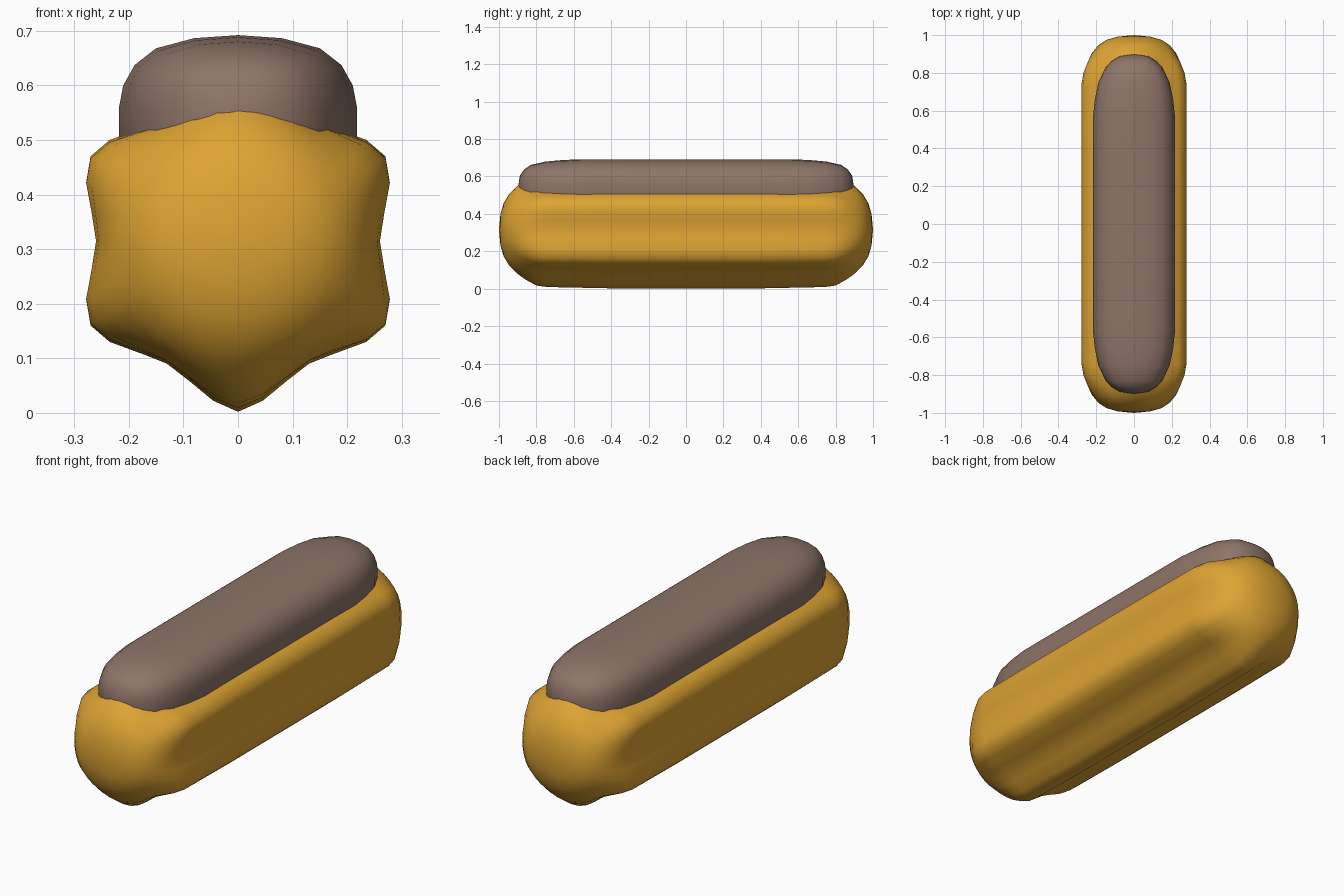
import bpy, bmesh, math

if "Cube" in bpy.data.objects:
    bpy.data.objects.remove(bpy.data.objects["Cube"])


def material(name, rgb):
    m = bpy.data.materials.new(name)
    m.diffuse_color = (*rgb, 1)
    m.use_nodes = True
    m.node_tree.nodes["Principled BSDF"].inputs["Base Color"].default_value = m.diffuse_color
    return m


def full_loop(quarter):
    """Mirror a quarter profile (from side to top) into a closed loop."""
    right = [(x, -z) for x, z in reversed(quarter)] + quarter[1:]
    return right + [(-x, z) for x, z in reversed(right[1:-1])]


def loft(name, quarter, stations, tip, zc, mat):
    """Skin scaled cross-sections along y. Station: y, half width, half height, roundness."""
    loop = full_loop(quarter)
    bm = bmesh.new()
    both = [(-y, w, h, t) for y, w, h, t in reversed(stations)] + stations
    rings = []
    for y, w, h, t in both:
        ring = []
        for x, z in loop:
            r = math.hypot(x, z)
            k = (1 - t) + t / r
            ring.append(bm.verts.new((x * k * w, y, zc + z * k * h)))
        rings.append(ring)
    n = len(loop)
    for a, b in zip(rings, rings[1:]):
        for i in range(n):
            j = (i + 1) % n
            bm.faces.new((a[i], a[j], b[j], b[i]))
    for ring, y in ((rings[0], -tip), (rings[-1], tip)):
        c = bm.verts.new((0, y, zc))
        for i in range(n):
            bm.faces.new((ring[i], ring[(i + 1) % n], c))
    bmesh.ops.recalc_face_normals(bm, faces=bm.faces)
    me = bpy.data.meshes.new(name)
    bm.to_mesh(me)
    bm.free()
    for p in me.polygons:
        p.use_smooth = True
    me.materials.append(mat)
    ob = bpy.data.objects.new(name, me)
    bpy.context.collection.objects.link(ob)
    return ob


dough = material("golden dough", (0.73, 0.37, 0.033))
chocolate = material("milk chocolate", (0.27, 0.175, 0.14))

# Pastry body: pinched sides, rounded shoulders and a ridge above and below
W, H = 0.278, 0.313
body = [(0.26, 0), (0.268, 0.052), (0.278, 0.108), (0.27, 0.155), (0.235, 0.185),
        (0.17, 0.209), (0.13, 0.225), (0.09, 0.256), (0.045, 0.293), (0, 0.313)]
loft("pastry_body", [(x / W, z / H) for x, z in body],
     [(0.4, W, H, 0), (0.74, W, 0.306, 0), (0.80, 0.27, 0.298, 0.15),
      (0.86, 0.25, 0.265, 0.5), (0.905, 0.225, 0.232, 0.85),
      (0.945, 0.19, 0.192, 1), (0.975, 0.145, 0.142, 1), (0.992, 0.085, 0.085, 1)],
     1.0, 0.315, dough)

# Icing: rounded slab sunk into the top
icing = [(1, 0), (1, 0.18), (0.965, 0.43), (0.87, 0.66), (0.69, 0.85), (0.37, 0.965), (0, 1)]
loft("icing", icing,
     [(0.3, 0.218, 0.162, 0), (0.56, 0.218, 0.162, 0), (0.66, 0.207, 0.158, 0),
      (0.75, 0.189, 0.15, 0), (0.83, 0.15, 0.132, 0),
      (0.865, 0.115, 0.108, 0), (0.888, 0.075, 0.075, 0)],
     0.9, 0.53, chocolate)
